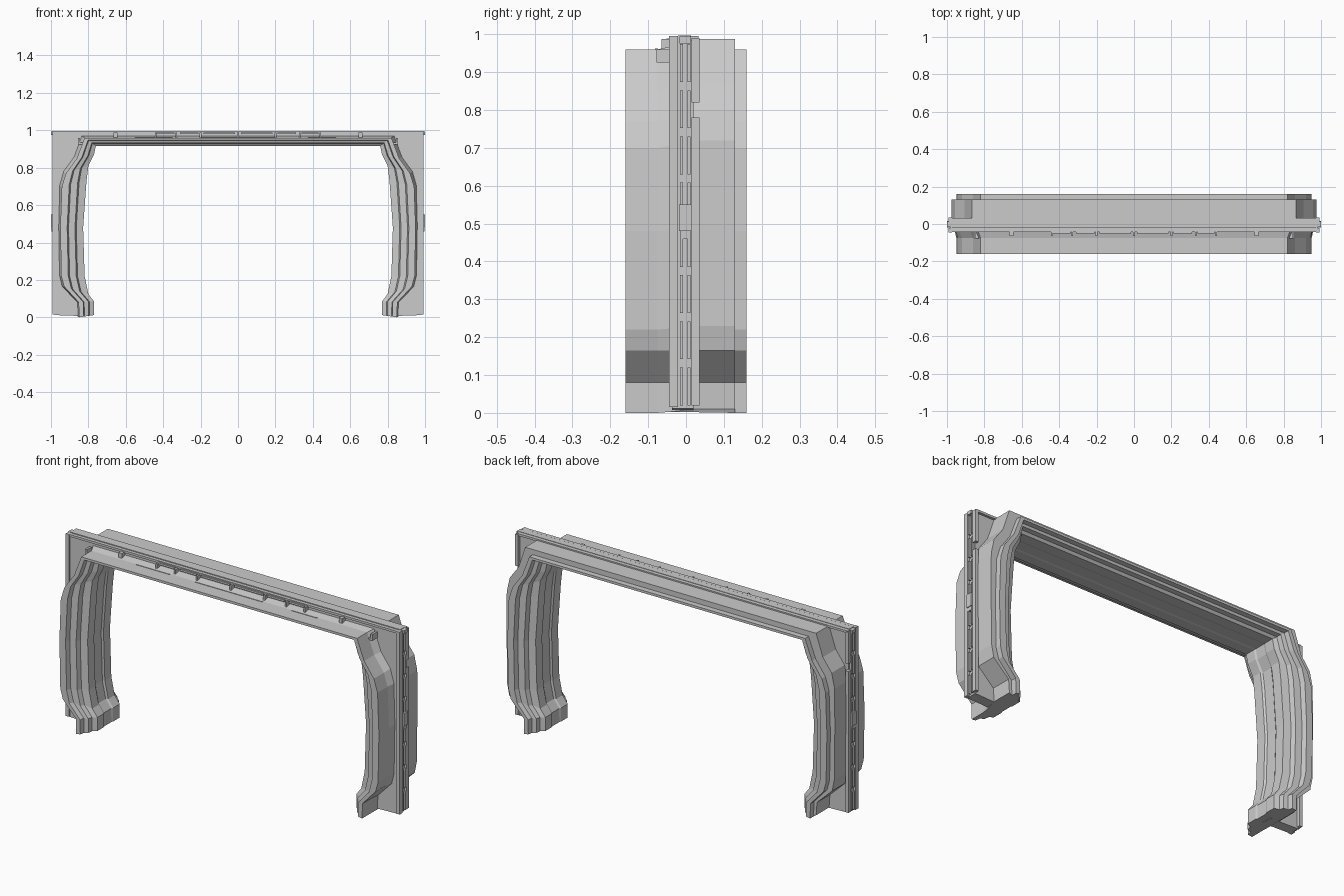
import bpy, bmesh

if "Cube" in bpy.data.objects:
    bpy.data.objects.remove(bpy.data.objects["Cube"])

# Half outlines of the arch (x, z), from foot to top centre; all have matching points
INNER = [(.77, .012), (.77, .085), (.80, .125), (.82, .22), (.828, .48),
         (.81, .73), (.80, .81), (.77, .87), (.76, .917), (0, .917)]
OUTER = [(.85, 0), (.852, .08), (.93, .165), (.945, .22), (.95, .48),
         (.942, .70), (.92, .77), (.862, .85), (.82, .96), (0, .96)]
WIDE = [(.865, .01), (.87, .08), (.96, .165), (.973, .23), (.976, .50),
        (.975, .72), (.957, .80), (.905, .87), (.865, .988), (0, .988)]
PLATE = [(.98, .012), (.98, .085), (.98, .165), (.98, .25), (.98, .50),
         (.98, .72), (.98, .80), (.98, .988), (.865, .988), (0, .988)]


def blend(a, b, t):
    return [(p[0] + (q[0] - p[0]) * t, p[1] + (q[1] - p[1]) * t) for p, q in zip(a, b)]


def finish(name, bm):
    bmesh.ops.recalc_face_normals(bm, faces=bm.faces[:])
    me = bpy.data.meshes.new(name)
    bm.to_mesh(me)
    bm.free()
    ob = bpy.data.objects.new(name, me)
    bpy.context.collection.objects.link(ob)
    return ob


def arch(name, section):
    """Skin a closed cross-section [(half outline, y)] round the whole arch."""
    bm = bmesh.new()
    rails = []
    for half, y in section:
        full = half + [(-x, z) for x, z in half[-2::-1]]
        rails.append([bm.verts.new((x, y, z)) for x, z in full])
    n, m = len(rails), len(rails[0])
    for i in range(n):
        a, b = rails[i], rails[(i + 1) % n]
        for j in range(m - 1):
            bm.faces.new((a[j], a[j + 1], b[j + 1], b[j]))
    for j in (0, m - 1):
        bm.faces.new([r[j] for r in rails])
    return finish(name, bm)


def boxes(name, items):
    """One object from boxes given as (centre, size)."""
    bm = bmesh.new()
    for c, s in items:
        vs = bmesh.ops.create_cube(bm, size=1)['verts']
        for v in vs:
            v.co = [c[k] + v.co[k] * s[k] for k in range(3)]
    return finish(name, bm)


# Main lining: funnel stepping inward from both faces, wider collar behind the flange
L = lambda t: blend(INNER, OUTER, t)
steps = [(L(0), .095), (L(.30), .105), (L(.36), .13), (L(.64), .135), (L(.70), .16), (OUTER, .16)]
front = [(p, -y) for p, y in steps]
arch("arch_lining", front + [
    (OUTER, -.075), (blend(OUTER, WIDE, .3), -.04), (WIDE, .02), (WIDE, .13),
    (OUTER, .13)] + steps[::-1] + [(L(0), .04), (L(.06), .03), (L(.06), -.03), (L(0), -.04)])

# Flat mounting flange
arch("mounting_flange", [(L(.5), -.037), (PLATE, -.037), (PLATE, .02), (L(.5), .02)])

# Edge rails on both sides and the top, with a channel between them
rails = []
for s in (-1, 1):
    rails += [((s * .983, -.033, .505), (.020, .024, .98)),
              ((s * .982, .025, .40), (.018, .022, .76)),
              ((s * .982, .025, .905), (.018, .022, .17))]
rails += [((0, -.034, .989), (1.97, .018, .012)), ((0, .022, .989), (1.97, .022, .012))]
boxes("edge_rails", rails)

# Sealing strips in the side channels, broken up by gaps
strips = []
for s in (-1, 1):
    for y in (-.012, .008):
        for k in range(8):
            strips.append(((s * .984, y, .07 + k * .122), (.018, .007, .10)))
    strips.append(((s * .985, -.002, .515), (.03, .034, .07)))
    strips.append(((s * .985, -.002, .475), (.022, .028, .03)))
    strips.append(((s * .984, -.002, .985), (.03, .03, .018)))
boxes("side_seal_clips", strips)
boxes("top_seal", [((0, -.004, .99), (1.96, .034, .014))])

# Stiffening ribs and small catches along the front of the top bar
ribs = []
for x in (0, .2, .33, .44, .65, .66):
    for s in ((1, -1) if x else (1,)):
        ribs.append(((s * x, -.05, .975), (.01, .03, .026)))
for x, w in ((-.39, .10), (-.26, .10), (.26, .10), (.385, .09), (-.1, .17), (.1, .17)):
    ribs.append(((x, -.045, .984), (w, .014, .01)))
boxes("top_ribs", ribs)
boxes("drip_lip", [((x, -.078, .958), (w, .008, .008))
                   for x, w in ((-.45, .2), (0, .4), (.45, .15))])

# Corner catches near the upper bends
boxes("corner_catches", [((s * x, -.058, z), (w, .04, h)) for s in (-1, 1)
                         for x, z, w, h in ((.85, .945, .012, .03), (.84, .93, .03, .01))])
